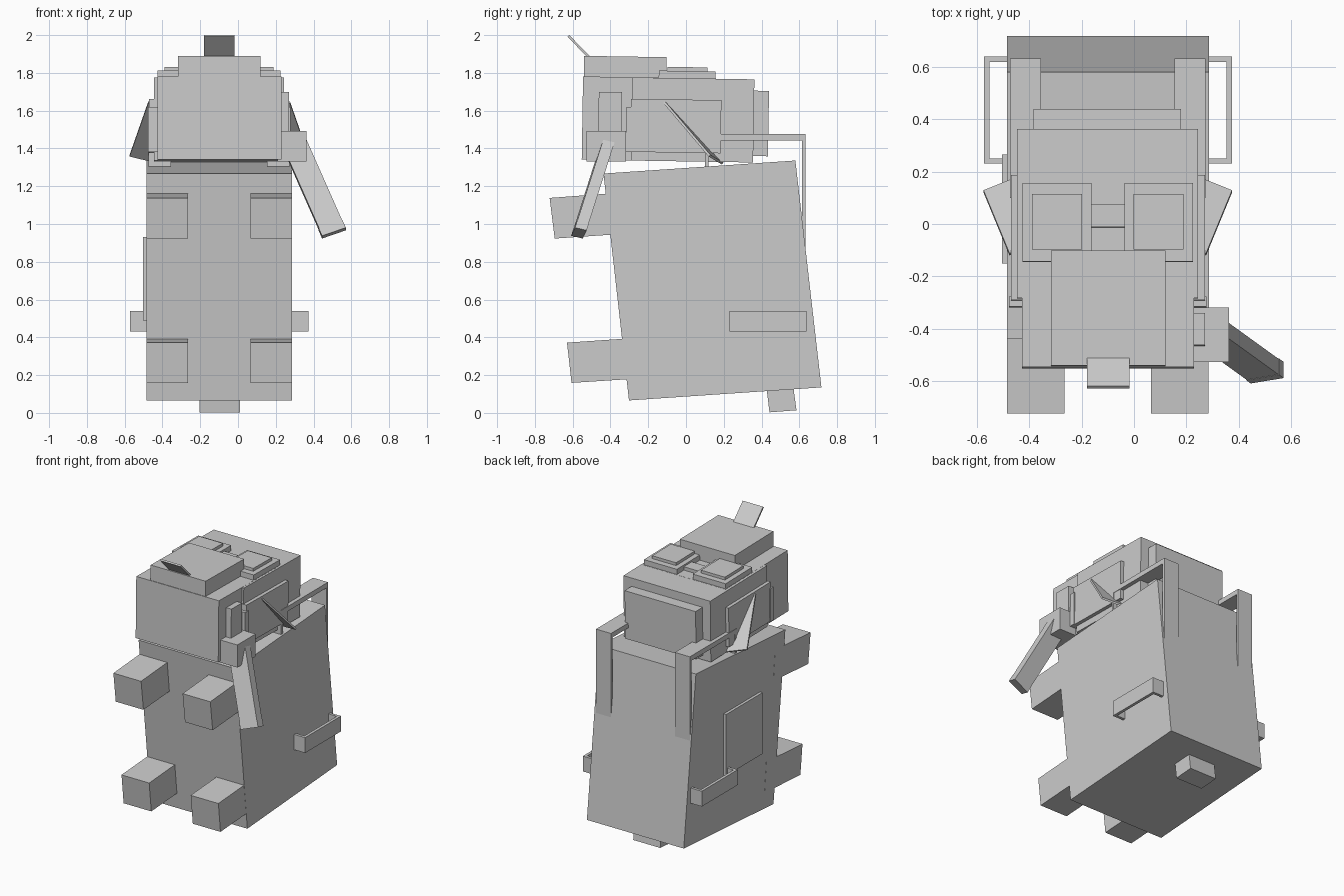
import bpy
import bmesh
from mathutils import Vector

if "Cube" in bpy.data.objects:
    bpy.data.objects.remove(bpy.data.objects["Cube"], do_unlink=True)

gray = bpy.data.materials.new("plain_gray")
gray.use_nodes = True
gray.diffuse_color = (0.6, 0.6, 0.6, 1)
gray.node_tree.nodes["Principled BSDF"].inputs["Base Color"].default_value = (0.6, 0.6, 0.6, 1)

MID = -0.1  # symmetry plane of the body and head


def extrude_loop(name, points, offset):
    """Closed solid made by sweeping a polygon along an offset."""
    bm = bmesh.new()
    face = bm.faces.new([bm.verts.new(p) for p in points])
    swept = bmesh.ops.extrude_face_region(bm, geom=[face])["geom"]
    bmesh.ops.translate(bm, vec=offset, verts=[v for v in swept if isinstance(v, bmesh.types.BMVert)])
    bmesh.ops.recalc_face_normals(bm, faces=bm.faces)
    mesh = bpy.data.meshes.new(name)
    bm.to_mesh(mesh)
    bm.free()
    mesh.materials.append(gray)
    obj = bpy.data.objects.new(name, mesh)
    bpy.context.collection.objects.link(obj)
    return obj


def prism(name, x0, x1, profile):
    """Side profile of (y, z) points extended across x."""
    return extrude_loop(name, [(x0, y, z) for y, z in profile], (x1 - x0, 0, 0))


def block(name, x0, x1, y0, y1, z0, z1, tilt=0.0):
    """Box whose height falls and depth shears slightly towards the back."""
    drop = tilt * (y1 - y0)
    lean = tilt * (z1 - z0)
    return prism(name, x0, x1, [(y0, z0), (y1, z0 - drop), (y1 + lean, z1 - drop), (y0 + lean, z1)])


def both(make, name, inner, outer, *args):
    """Repeat a part on both sides of the symmetry plane."""
    make("left_" + name, MID + inner, MID + outer, *args)
    make("right_" + name, MID - outer, MID - inner, *args)


# Leaning body, feet and stubby tail
prism("body", -0.484, 0.286, [(-0.302, 0.066), (0.717, 0.135), (0.579, 1.336), (-0.437, 1.267)])
both(prism, "upper_paw", 0.165, 0.385, [(-0.695, 0.923), (-0.3, 0.95), (-0.32, 1.168), (-0.722, 1.138)])
both(prism, "lower_paw", 0.165, 0.385, [(-0.606, 0.159), (-0.2, 0.185), (-0.22, 0.4), (-0.63, 0.372)])
prism("tail", -0.204, 0.01, [(0.442, 0.003), (0.585, 0.014), (0.565, 0.16), (0.424, 0.15)])
block("side_pocket", -0.504, -0.47, -0.15, 0.265, 0.49, 0.93)

# U shaped side handles
both(block, "handle_bar", 0.452, 0.473, 0.23, 0.638, 0.43, 0.54)
for label, y in (("front", 0.23), ("back", 0.618)):
    both(block, "handle_" + label, 0.37, 0.46, y, y + 0.02, 0.43, 0.54)

# Shoulder straps
both(block, "strap_top", 0.254, 0.373, 0.1, 0.632, 1.442, 1.477)
both(block, "strap_back", 0.254, 0.373, 0.614, 0.632, 0.6, 1.45)
both(block, "strap_front", 0.254, 0.373, 0.1, 0.12, 1.25, 1.45)

# Head
TILT = 0.016
block("face", -0.427, 0.229, -0.552, 0.153, 1.341, 1.781, TILT)
block("skull", -0.446, 0.244, -0.29, 0.355, 1.336, 1.776, TILT)
block("crown", -0.317, 0.12, -0.542, -0.105, 1.7, 1.89, TILT)
block("back_of_head", -0.384, 0.18, 0.34, 0.434, 1.36, 1.706, TILT)
both(block, "cheek_panel", 0.3, 0.37, -0.295, 0.183, 1.382, 1.663, TILT)
both(block, "cheek_strip", 0.3, 0.377, -0.318, -0.28, 1.382, 1.62, TILT)
block("arm_mount", 0.2, 0.27, -0.467, -0.345, 1.35, 1.7, TILT)

# Goggles resting on top
both(block, "goggle_frame", 0.063, 0.325, -0.145, 0.155, 1.74, 1.812, TILT)
both(block, "goggle_lens", 0.099, 0.289, -0.098, 0.113, 1.78, 1.832, TILT)
block("goggle_bridge", -0.18, -0.02, -0.013, 0.076, 1.74, 1.797, TILT)

# Thin tuft on the crown
prism("tuft", -0.18, -0.018, [(-0.52, 1.88), (-0.51, 1.889), (-0.618, 2.0), (-0.627, 1.992)])

# Thin angled ears
for label, side in (("left", 1), ("right", -1)):
    ear = [(0.375, -0.12, 1.64), (0.474, 0.12, 1.357), (0.3, 0.19, 1.315), (0.2, -0.05, 1.598)]
    extrude_loop(label + "_ear", [(MID + side * x, y, z) for x, y, z in ear], (0, 0.009, 0.009))

# Single hanging arm
block("shoulder", 0.21, 0.363, -0.526, -0.318, 1.33, 1.492)
end = Vector((0.508, -0.567, 0.952))
wide = Vector((0.061, 0.01, 0.021))
deep = Vector((0, 0.03, -0.007))
along = Vector((-0.442, 0.319, 1))


def limb(name, start, length, grow):
    loop = [start + (wide * a + deep * b) * grow for a, b in ((-1, -1), (1, -1), (1, 1), (-1, 1))]
    extrude_loop(name, loop, along * length)


limb("arm", end + along * 0.02, 0.45, 1.0)
limb("hand", end, 0.04, 1.03)
